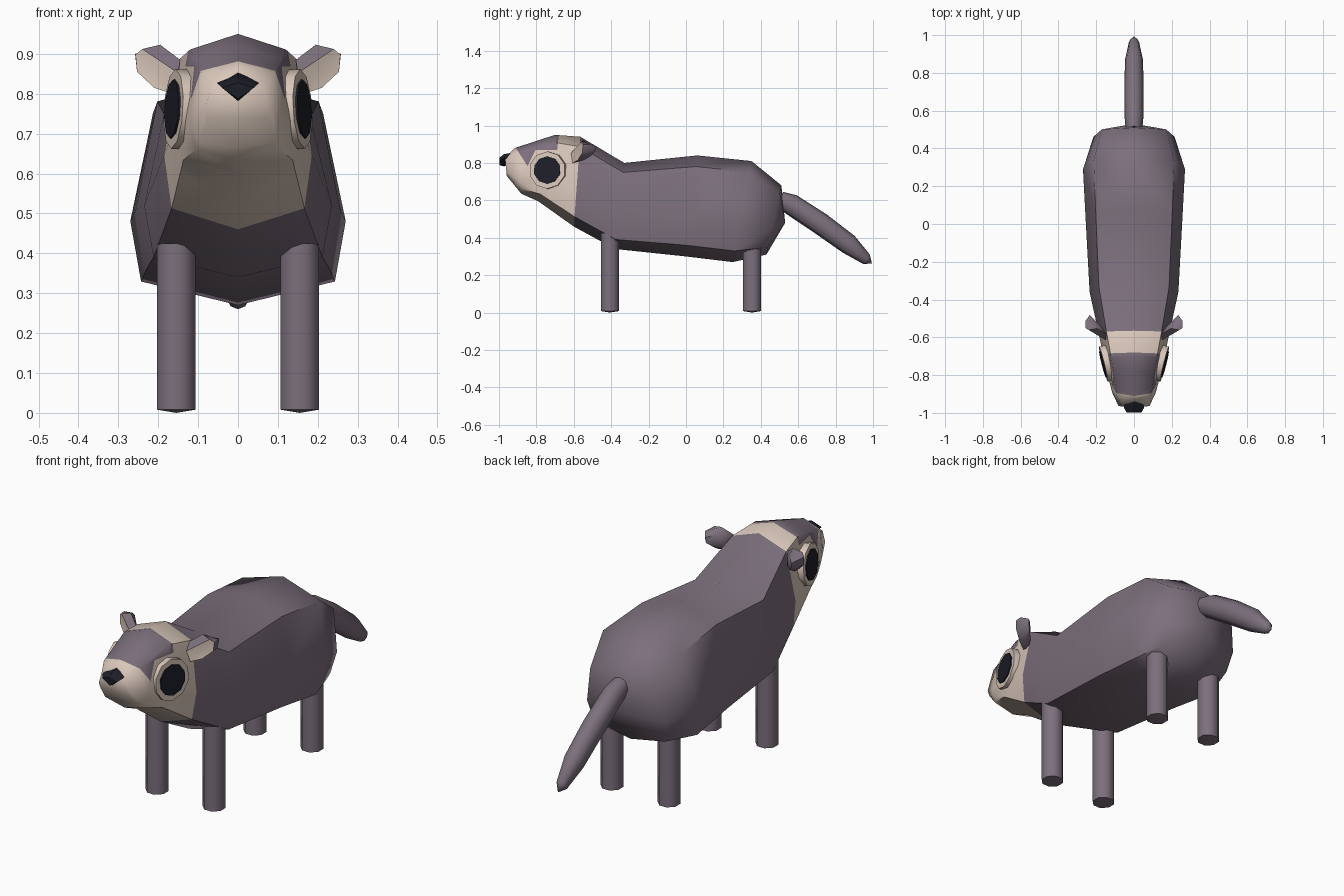
import bpy, bmesh, math
from mathutils import Vector

cube = bpy.data.objects.get("Cube")
if cube:
    bpy.data.objects.remove(cube)


def material(name, rgb):
    m = bpy.data.materials.new(name)
    m.use_nodes = True
    col = (*rgb, 1)
    m.diffuse_color = col
    bsdf = m.node_tree.nodes["Principled BSDF"]
    bsdf.inputs["Base Color"].default_value = col
    bsdf.inputs["Roughness"].default_value = 0.8
    return m


FUR = material("grey_brown_fur", (0.20, 0.16, 0.20))
CREAM = material("cream_fur", (0.70, 0.575, 0.495))
BLACK = material("near_black", (0.012, 0.013, 0.021))


def finish(name, bm, mats, angle=40):
    """Turn a bmesh into a shaded, coloured object."""
    bmesh.ops.recalc_face_normals(bm, faces=bm.faces[:])
    me = bpy.data.meshes.new(name)
    bm.to_mesh(me)
    bm.free()
    for m in mats:
        me.materials.append(m)
    ob = bpy.data.objects.new(name, me)
    bpy.context.scene.collection.objects.link(ob)
    bpy.ops.object.select_all(action='DESELECT')
    ob.select_set(True)
    bpy.context.view_layer.objects.active = ob
    bpy.ops.object.shade_smooth_by_angle(angle=math.radians(angle))
    return ob


def loft(rings, start_tip=None, end_tip=None):
    """Skin closed rings of points; ends get a fan to a tip or a flat cap."""
    bm = bmesh.new()
    rows = [[bm.verts.new(p) for p in r] for r in rings]
    n = len(rows[0])
    for a, b in zip(rows, rows[1:]):
        for i in range(n):
            j = (i + 1) % n
            bm.faces.new((a[i], a[j], b[j], b[i]))
    for row, tip in ((rows[0], start_tip), (rows[-1], end_tip)):
        if tip is None:
            bm.faces.new(row)
        else:
            t = bm.verts.new(tip)
            for i in range(n):
                bm.faces.new((row[i], row[(i + 1) % n], t))
    return bm


# Body and head: eight-sided sections (y top, z top, y bottom, z bottom, half width)
SECTIONS = [
    (0.51, 0.68, 0.43, 0.31, 0.215),
    (0.35, 0.81, 0.25, 0.27, 0.27),
    (0.06, 0.84, 0.00, 0.30, 0.256),
    (-0.33, 0.80, -0.38, 0.34, 0.235),
    (-0.565, 0.94, -0.60, 0.46, 0.185),
    (-0.70, 0.95, -0.79, 0.595, 0.152),
    (-0.915, 0.88, -0.88, 0.635, 0.115),
    (-0.968, 0.825, -0.958, 0.73, 0.083),
]
SIDE = [(0.79, 0.11), (1.0, 0.61), (0.9, 0.89)]  # width factor, drop from the top


def section(yt, zt, yb, zb, w):
    prof = [(0, 0)] + SIDE + [(0, 1)] + [(-f, t) for f, t in reversed(SIDE)]
    return [(f * w, yt + (yb - yt) * t, zt + (zb - zt) * t) for f, t in prof]


bm = loft([section(*s) for s in SECTIONS], start_tip=(0, 0.53, 0.48))


def on_head(f):
    c = f.calc_center_median()
    return c.y < -0.583 + 0.073 * (c.z - 0.7) - 0.005


# Cut the brow patch outline into the head
TIP, FRONT, BACK = (-0.847, 0.783), (-0.91, 0.88), (-0.805, 0.868)


def cut(p, q):
    d = Vector((0, q[0] - p[0], q[1] - p[1]))
    faces = [f for f in bm.faces if on_head(f)]
    geom = faces + list({e for f in faces for e in f.edges}) + list({v for f in faces for v in f.verts})
    bmesh.ops.bisect_plane(bm, geom=geom, dist=1e-5, plane_co=(0, *p),
                           plane_no=d.cross(Vector((1, 0, 0))).normalized())


def y_on(p, q, z):
    return p[0] + (q[0] - p[0]) * (z - p[1]) / (q[1] - p[1])


cut(TIP, FRONT)
cut(TIP, BACK)
cut(BACK, (-0.7, 0.868))
cut((-0.69, 0.86), (-0.68, 0.95))
for f in bm.faces:
    if on_head(f):
        c = f.calc_center_median()
        brow = (c.y > y_on(TIP, FRONT, c.z) and c.y < -0.685
                and (c.z > 0.868 or c.y < y_on(TIP, BACK, c.z)))
        f.material_index = 0 if brow else 1
finish("body", bm, [FUR, CREAM], 60)


# Tail: eight-sided tapering tube hanging back and down
TAIL = [(0.49, 0.605, 0.045), (0.56, 0.58, 0.052), (0.72, 0.475, 0.054),
        (0.87, 0.365, 0.05), (0.965, 0.285, 0.028)]
rings = []
for y, z, r in TAIL:
    ring = []
    for k in range(8):
        a = math.tau * k / 8
        s = r * 1.1 * math.sin(a)
        ring.append((r * 0.95 * math.cos(a), y + s * 0.58, z + s * 0.81))
    rings.append(ring)
finish("tail", loft(rings, end_tip=(0, 0.994, 0.262)), [FUR], 60)


# Legs: eight-sided posts with a slightly pointed sole
def leg(name, x, y, top):
    def ring(z, r):
        return [(x + r * math.cos(math.tau * (k + 0.5) / 8),
                 y + r * math.sin(math.tau * (k + 0.5) / 8), z) for k in range(8)]
    finish(name, loft([ring(0.008, 0.052), ring(top, 0.052)], start_tip=(x, y, 0)), [FUR], 50)


# Ears: cream front outline skinned to a larger furry back
EAR_FRONT = [(0.257, 0.898), (0.24, 0.912), (0.15, 0.852), (0.165, 0.80), (0.21, 0.815), (0.253, 0.855)]
EAR_BACK = [(0.258, 0.90), (0.195, 0.923), (0.145, 0.885), (0.15, 0.81), (0.208, 0.815), (0.252, 0.857)]


def ear(name, s):
    def slant(x):
        return -0.615 + (x - 0.15) * 0.6
    front = [(s * x, slant(x), z) for x, z in EAR_FRONT]
    back = [(s * x, slant(x) + 0.035, z) for x, z in EAR_BACK]
    rear = [(s * (0.2 + (x - 0.2) * 0.6), slant(x) + 0.068, 0.865 + (z - 0.865) * 0.6) for x, z in EAR_BACK]
    b = loft([front, back, rear], start_tip=(s * 0.205, -0.575, 0.86))
    for f in b.faces:
        if any((v.co - Vector((s * 0.205, -0.575, 0.86))).length < 1e-4 for v in f.verts):
            f.material_index = 1
    finish(name, b, [FUR, CREAM], 50)


# Eyes: a cream disc with a thin dark plate on it
def disc(name, s, r, n, inner, outer, mat):
    axis = Vector((1, -0.25, 0.06)).normalized()
    u = axis.cross(Vector((0, 0, 1))).normalized()
    v = u.cross(axis)
    centre = Vector((0.162, -0.742, 0.762))
    rings = []
    for d in (inner, outer):
        ring = []
        for k in range(n):
            a = math.tau * (k + 0.5) / n
            p = centre + axis * d + u * r * math.cos(a) + v * r * math.sin(a)
            ring.append((s * p.x, p.y, p.z))
        rings.append(ring)
    finish(name, loft(rings), [mat], 40)


for side, s in (("left", 1), ("right", -1)):
    leg("front_leg_" + side, s * 0.155, -0.407, 0.425)
    leg("hind_leg_" + side, s * 0.155, 0.353, 0.36)
    ear("ear_" + side, s)
    disc("eye_surround_" + side, s, 0.1, 10, -0.05, 0.0, CREAM)
    disc("eye_" + side, s, 0.074, 10, -0.002, 0.005, BLACK)


# Nose: diamond prism at the tip of the muzzle
def diamond(y, w, top, mid, low):
    return [(0, y, top), (w, y, mid), (0, y, low), (-w, y, mid)]


finish("nose", loft([diamond(-0.925, 0.05, 0.856, 0.83, 0.785),
                     diamond(-0.975, 0.052, 0.846, 0.826, 0.782),
                     diamond(-0.997, 0.04, 0.828, 0.815, 0.788)]), [BLACK], 30)
